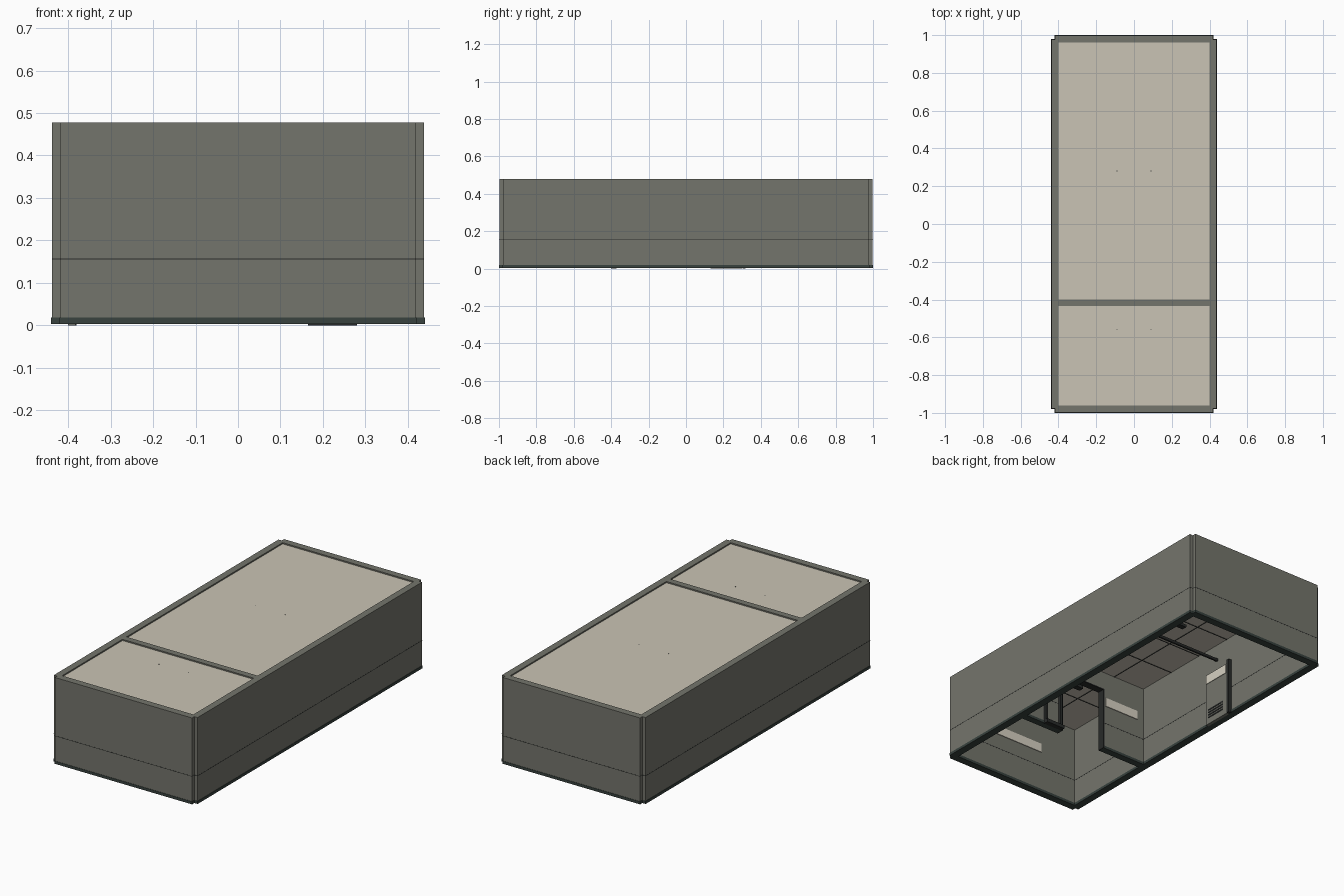
import bpy
import bmesh

if "Cube" in bpy.data.objects:
    bpy.data.objects.remove(bpy.data.objects["Cube"])


def make_mat(name, rgb):
    lin = [((c / 255 + 0.055) / 1.055) ** 2.4 for c in rgb] + [1]
    m = bpy.data.materials.new(name)
    m.use_nodes = True
    m.diffuse_color = lin
    m.node_tree.nodes["Principled BSDF"].inputs["Base Color"].default_value = lin
    return m


WALL = make_mat("wall grey", (116, 117, 108))
BEIGE = make_mat("panel beige", (202, 196, 181))
SLATE = make_mat("base slate", (56, 66, 62))
DARK = make_mat("fitting dark", (40, 42, 41))
SIGN = make_mat("sign cream", (214, 209, 194))


def boxes(name, mat, *spans):
    """One object made of boxes, each given as (x0, x1, y0, y1, z0, z1)."""
    bm = bmesh.new()
    for x0, x1, y0, y1, z0, z1 in spans:
        verts = bmesh.ops.create_cube(bm, size=1)["verts"]
        for v in verts:
            v.co = (x1 if v.co.x > 0 else x0,
                    y1 if v.co.y > 0 else y0,
                    z1 if v.co.z > 0 else z0)
    me = bpy.data.meshes.new(name)
    bm.to_mesh(me)
    bm.free()
    me.materials.append(mat)
    ob = bpy.data.objects.new(name, me)
    bpy.context.collection.objects.link(ob)
    return ob


# Main dimensions
HX, HY, TOP = 0.438, 0.998, 0.478
IX, IY, NOTCH = 0.40, 0.96, 0.02
BASE0, BASE1, SEAM = 0.003, 0.018, 0.155
P0, P1 = -0.435, -0.40          # partition faces
D0, D1, DTOP = -0.13, 0.16, 0.36  # doorway


def shell(name, mat, z0, z1, grow=0.0):
    """Four outer walls with notched corners."""
    ox, oy, ix, iy = HX + grow, HY + grow, IX - grow, IY - grow
    sx, sy = HX - NOTCH + grow, HY - NOTCH + grow
    spans = []
    for s in (-1, 1):
        spans.append((-sx, sx, *sorted((s * iy, s * oy)), z0, z1))
        spans.append((*sorted((s * ix, s * sx)), -iy, iy, z0, z1))
        spans.append((*sorted((s * sx, s * ox)), -sy, sy, z0, z1))
    return boxes(name, mat, *spans)


# Outer walls, dark base and panel seam
shell("outer_walls", WALL, BASE1, TOP)
shell("wall_base", SLATE, BASE0, BASE1, 0.002)
shell("wall_seam", DARK, SEAM, SEAM + 0.0025, 0.0006)

# Partition with a doorway
boxes("partition", WALL,
      (-IX, D0, P0, P1, BASE1, TOP),
      (D1, IX, P0, P1, BASE1, TOP),
      (D0, D1, P0, P1, DTOP, TOP))
for name, mat, z0, z1, g in (("partition_base", SLATE, BASE0, BASE1, 0.002),
                             ("partition_seam", DARK, SEAM, SEAM + 0.0025, 0.0006)):
    boxes(name, mat,
          (-IX, D0 + g, P0 - g, P1 + g, z0, z1),
          (D1 - g, IX, P0 - g, P1 + g, z0, z1))

# Door frame
boxes("door_frame", DARK,
      (D0, D0 + 0.006, P0 - 0.003, P1 + 0.003, BASE0, DTOP),
      (D1 - 0.006, D1, P0 - 0.003, P1 + 0.003, BASE0, DTOP),
      (D0, D1, P0 - 0.003, P1 + 0.003, DTOP - 0.006, DTOP))

# Ceilings with a grid of thin seams and one hanging lamp per room
CEIL0, CEIL1 = 0.46, 0.471
rooms = (("front", -IY, P0, -0.56, 2), ("rear", P1, IY, 0.28, 6))
for name, y0, y1, lamp_y, rows in rooms:
    boxes(name + "_ceiling", BEIGE, (-IX, IX, y0, y1, CEIL0, CEIL1))
    seams = []
    for i in range(1, 4):
        x = -IX + 2 * IX * i / 4
        seams.append((x - 0.002, x + 0.002, y0, y1, CEIL0 - 0.002, CEIL0))
    for i in range(1, rows):
        y = y0 + (y1 - y0) * i / rows
        seams.append((-IX, IX, y - 0.002, y + 0.002, CEIL0 - 0.002, CEIL0))
    boxes(name + "_ceiling_seams", DARK, *seams)
    boxes(name + "_lamp", DARK,
          (-0.11, 0.11, lamp_y - 0.015, lamp_y + 0.015, 0.42, 0.435),
          *[(x - 0.002, x + 0.002, lamp_y - 0.002, lamp_y + 0.002, 0.435, CEIL1 + 0.001)
            for x in (-0.09, 0.09)])

# Cross rail under the rear ceiling
bpy.ops.mesh.primitive_cylinder_add(vertices=12, radius=0.009, depth=2 * IX,
                                    location=(0, 0.2, 0.37), rotation=(0, 1.5708, 0))
rail = bpy.context.object
rail.name = "cross_rail"
rail.data.materials.append(DARK)
bpy.ops.object.shade_smooth_by_angle()

# Wall cabinet with vent slots, side post and label plate
boxes("wall_cabinet", WALL, (-IX, -0.383, 0.13, 0.30, 0, 0.30))
boxes("cabinet_post", DARK, (-IX, -0.38, 0.302, 0.318, 0, 0.32))
boxes("cabinet_vents", DARK,
      *[(-0.383, -0.381, 0.15, 0.27, z, z + 0.008) for z in (0.035, 0.05, 0.065, 0.08)])
boxes("cabinet_label", SIGN, (-0.383, -0.380, 0.135, 0.295, 0.245, 0.295))

# Narrow rack beside the doorway
boxes("door_rack", DARK,
      (0.165, 0.28, P1, -0.372, 0, 0.02),
      (0.165, 0.18, P1, -0.385, 0.02, 0.22),
      (0.265, 0.28, P1, -0.385, 0.02, 0.22))

# Blank sign plates
boxes("partition_sign", SIGN, (-0.356, -0.14, P1, P1 + 0.004, 0.26, 0.31))
boxes("front_wall_sign", SIGN, (-0.17, 0.15, -IY, -IY + 0.004, 0.24, 0.29))
